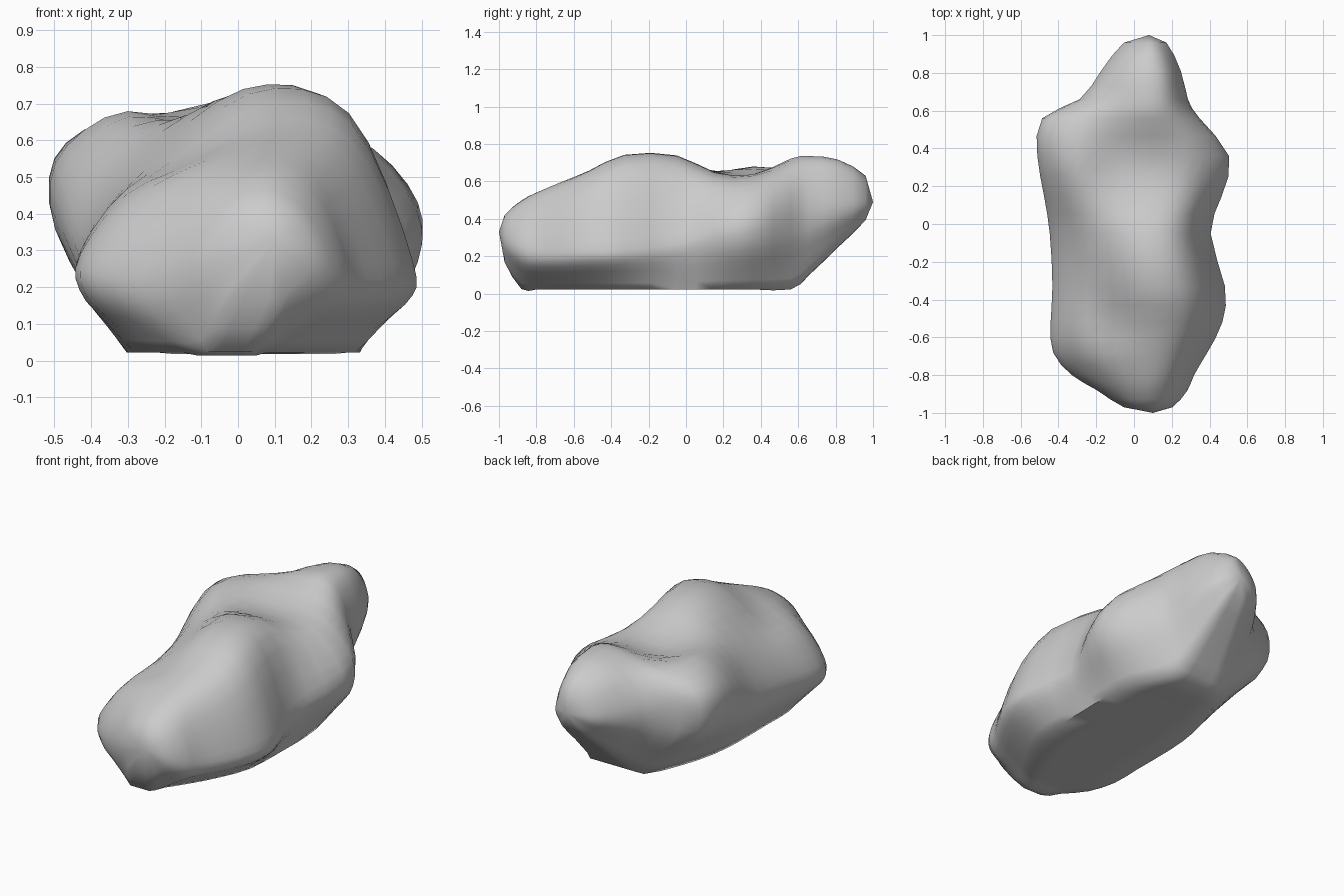
import bpy, bmesh, math
from mathutils import Vector

if "Cube" in bpy.data.objects:
    bpy.data.objects.remove(bpy.data.objects["Cube"])

# Cross-sections from front to back:
# y, left x/z, left shoulder z, crest x/z, right shoulder z, right x/z, base left/right
SECTIONS = [
    (-.97, -.05, .31, .39,  .08, .42,  .39, .20, .31, -.02, .12),
    (-.88, -.19, .28, .43,  .07, .50,  .44, .28, .28, -.08, .04),
    (-.80, -.32, .26, .45,  .07, .54,  .48, .31, .26, -.15, .08),
    (-.68, -.42, .28, .48,  .06, .59,  .53, .38, .26, -.25, .16),
    (-.52, -.43, .30, .52,  .06, .65,  .60, .46, .27, -.30, .25),
    (-.33, -.42, .32, .54,  .03, .735, .68, .475, .28, -.30, .32),
    (-.05, -.435, .36, .58, .00, .735, .68, .39, .31, -.30, .33),
    (.15, -.465, .45, .64,  .00, .65,  .61, .455, .38, -.28, .33),
    (.36, -.50, .54, .67,   .02, .64,  .61, .50, .43, -.22, .30),
    (.56, -.48, .55, .66,   .06, .73, .67, .335, .48, -.12, .21),
    (.66, -.275, .52, .66,  .06, .735, .69, .28, .49, -.09, .18),
    (.81, -.17, .50, .66,   .07, .72,  .68, .245, .50, -.04, .15),
    (.96, -.05, .50, .58,   .08, .63,  .59, .17, .50,  .02, .13),
]
FRONT_TIP, BACK_TIP = Vector((.10, -1, .33)), Vector((.08, 1, .49))
# Lumps and hollows on top: x, y, radius, height
BUMPS = [(-.12, .42, .14, -.04), (-.31, .40, .11, .025), (-.16, -.48, .14, -.05),
         (-.17, -.22, .12, -.03), (-.32, -.52, .11, .02), (-.22, -.82, .07, -.05)]


def base_height(y):
    return max(.022, 1.6 * (-.865 - y), .98 * (y - .56)) if y > -.9 or y < -.95 else .005


def spline(a, b, c, d, t):
    return .5 * (2*b + (c-a)*t + (2*a-5*b+4*c-d)*t*t + (3*b-a-3*c+d)*t**3)


def section_ring(s, steps=4):
    y, xl, zl, ls, xp, zp, rs, xr, zr, bl, br = s
    zb = base_height(y)
    keys = [Vector(p) for p in (
        (bl, y, zb), (xl*.9 + bl*.1, y, zb + (zl-zb)*.52), (xl, y, zl),
        (xp + (xl-xp)*.62, y, ls), (xp, y, zp), (xp + (xr-xp)*.62, y, rs),
        (xr, y, zr), (xr*.9 + br*.1, y, zb + (zr-zb)*.52), (br, y, zb))]
    n = len(keys)
    ring = []
    for i in range(n):
        for k in range(steps):
            t = k / steps
            if i in (0, n-2, n-1):             # straight undercuts and flat underside
                p = keys[i].lerp(keys[(i+1) % n], t)
            else:
                p = spline(keys[i-1], keys[i], keys[i+1], keys[(i+2) % n], t)
            ring.append(p)
    for p in ring:
        upper = min(max((p.z - .3) / .2, 0), 1)
        for bx, by, r, h in BUMPS:
            p.z += upper * h * math.exp(-((p.x-bx)**2 + (p.y-by)**2) / (r*r))
    return ring


# Smooth the sections along the length
rings = [section_ring(s) for s in SECTIONS]
n = len(rings[0])
padded = [[FRONT_TIP]*n] + rings + [[BACK_TIP]*n]
dense = []
for i in range(1, len(padded)-2):
    for t in (0, .5):
        dense.append([spline(padded[i-1][j], padded[i][j], padded[i+1][j], padded[i+2][j], t)
                      for j in range(n)])
dense.append(rings[-1])

# Skin the boulder
bm = bmesh.new()
loops = [[bm.verts.new((p.x, p.y, max(p.z, 0))) for p in ring] for ring in dense]
for a, b in zip(loops, loops[1:]):
    for j in range(n):
        k = (j+1) % n
        bm.faces.new((a[j], a[k], b[k], b[j]))
for loop, tip in ((loops[0], FRONT_TIP), (loops[-1], BACK_TIP)):
    v = bm.verts.new(tip)
    for j in range(n):
        bm.faces.new((loop[j], loop[(j+1) % n], v))

# Relax the upper surface a little so the lumps blend
bmesh.ops.smooth_vert(bm, verts=[v for v in bm.verts if .06 < v.co.z and abs(v.co.y) < .95],
                      factor=.4, use_axis_x=True, use_axis_y=False, use_axis_z=True)
bmesh.ops.recalc_face_normals(bm, faces=bm.faces)
mesh = bpy.data.meshes.new("boulder")
bm.to_mesh(mesh)
bm.free()
boulder = bpy.data.objects.new("boulder", mesh)
bpy.context.collection.objects.link(boulder)
bpy.context.view_layer.objects.active = boulder
boulder.select_set(True)
bpy.ops.object.shade_smooth_by_angle(angle=math.radians(60))
